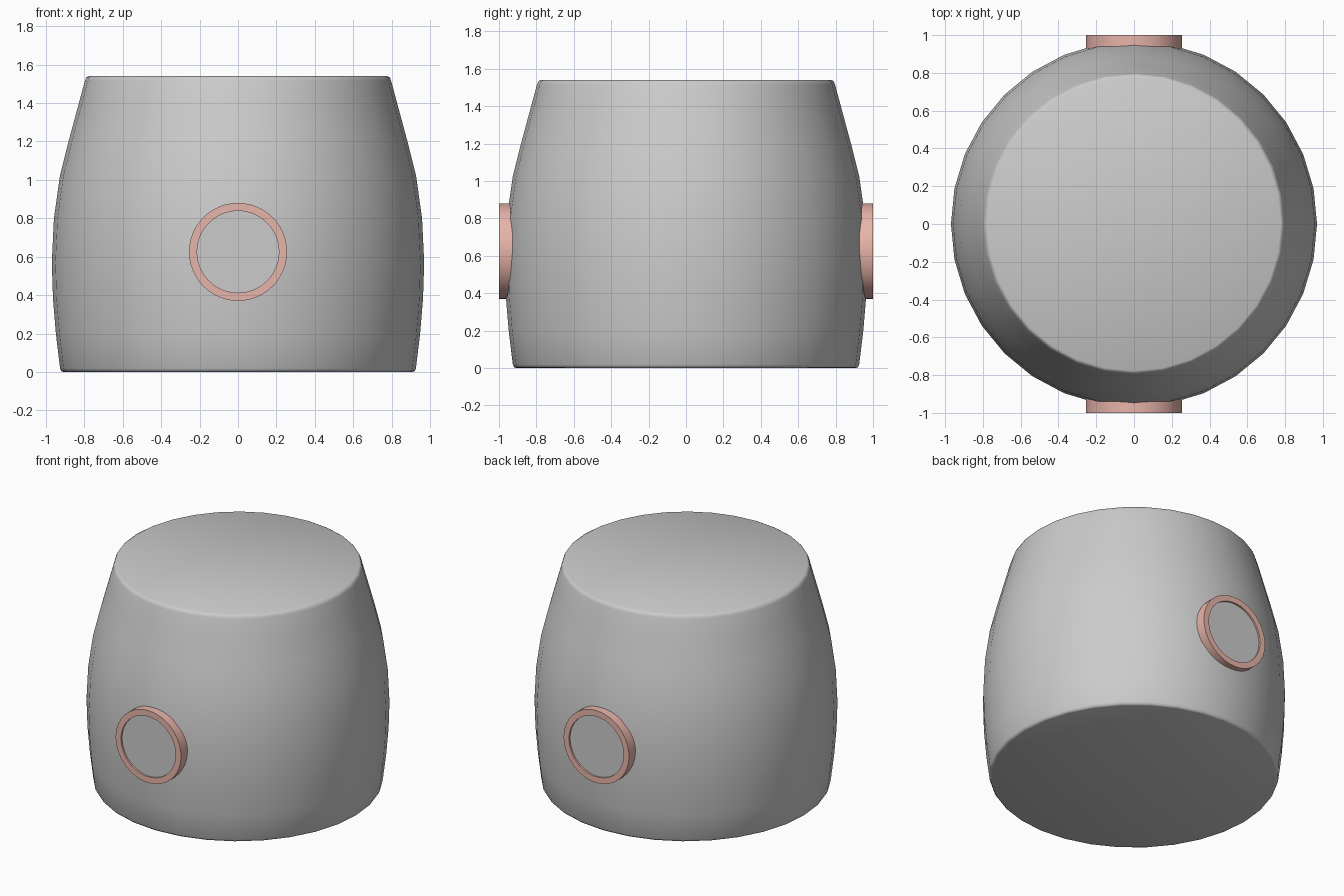
import bpy, bmesh, math
from mathutils import Matrix

if "Cube" in bpy.data.objects:
    bpy.data.objects.remove(bpy.data.objects["Cube"])


def finish(name, bm, angle=35, color=None):
    bmesh.ops.remove_doubles(bm, verts=bm.verts, dist=1e-5)
    bmesh.ops.recalc_face_normals(bm, faces=bm.faces)
    mesh = bpy.data.meshes.new(name)
    bm.to_mesh(mesh)
    bm.free()
    obj = bpy.data.objects.new(name, mesh)
    bpy.context.collection.objects.link(obj)
    bpy.ops.object.select_all(action='DESELECT')
    bpy.context.view_layer.objects.active = obj
    obj.select_set(True)
    bpy.ops.object.shade_smooth_by_angle(angle=math.radians(angle))
    if color:
        mat = bpy.data.materials.new(name)
        mat.diffuse_color = color
        mat.use_nodes = True
        mat.node_tree.nodes["Principled BSDF"].inputs["Base Color"].default_value = mat.diffuse_color
        mesh.materials.append(mat)
    return obj


def lathe(profile, sides, closed=False):
    """Spin (radius, z) points around z; open profiles get flat caps."""
    bm = bmesh.new()
    rings = [[bm.verts.new((r * math.cos(2 * math.pi * i / sides),
                            r * math.sin(2 * math.pi * i / sides), z))
              for i in range(sides)] for r, z in profile]
    pairs = list(zip(rings, rings[1:]))
    if closed:
        pairs.append((rings[-1], rings[0]))
    for a, b in pairs:
        for i in range(sides):
            j = (i + 1) % sides
            bm.faces.new((a[i], a[j], b[j], b[i]))
    if not closed:
        bm.faces.new(rings[0])
        bm.faces.new(rings[-1])
    return bm


# Barrel body with softened rims
body = [(0.908, 0), (0.919, 0.004), (0.926, 0.018), (0.948, 0.2), (0.963, 0.38),
        (0.969, 0.57), (0.958, 0.8), (0.927, 1.02), (0.882, 1.2), (0.828, 1.4),
        (0.797, 1.515), (0.79, 1.533), (0.777, 1.54)]
finish("barrel_body", lathe(body, 32), 50)

# Round port with a rim and a flat face, front and back
for side, turn in (("front", 0), ("back", math.pi)):
    place = (Matrix.Rotation(turn, 4, 'Z') @ Matrix.Translation((0, 0, 0.625))
             @ Matrix.Rotation(math.pi / 2, 4, 'X'))
    rim = lathe([(0.213, 0.85), (0.255, 0.85), (0.255, 1.0), (0.213, 1.0)], 48, True)
    rim.transform(place)
    finish(side + "_port_rim", rim, 35, (0.8, 0.46, 0.40, 1))
    face = lathe([(0.213, 0.85), (0.213, 0.988)], 48)
    face.transform(place)
    finish(side + "_port_face", face)
